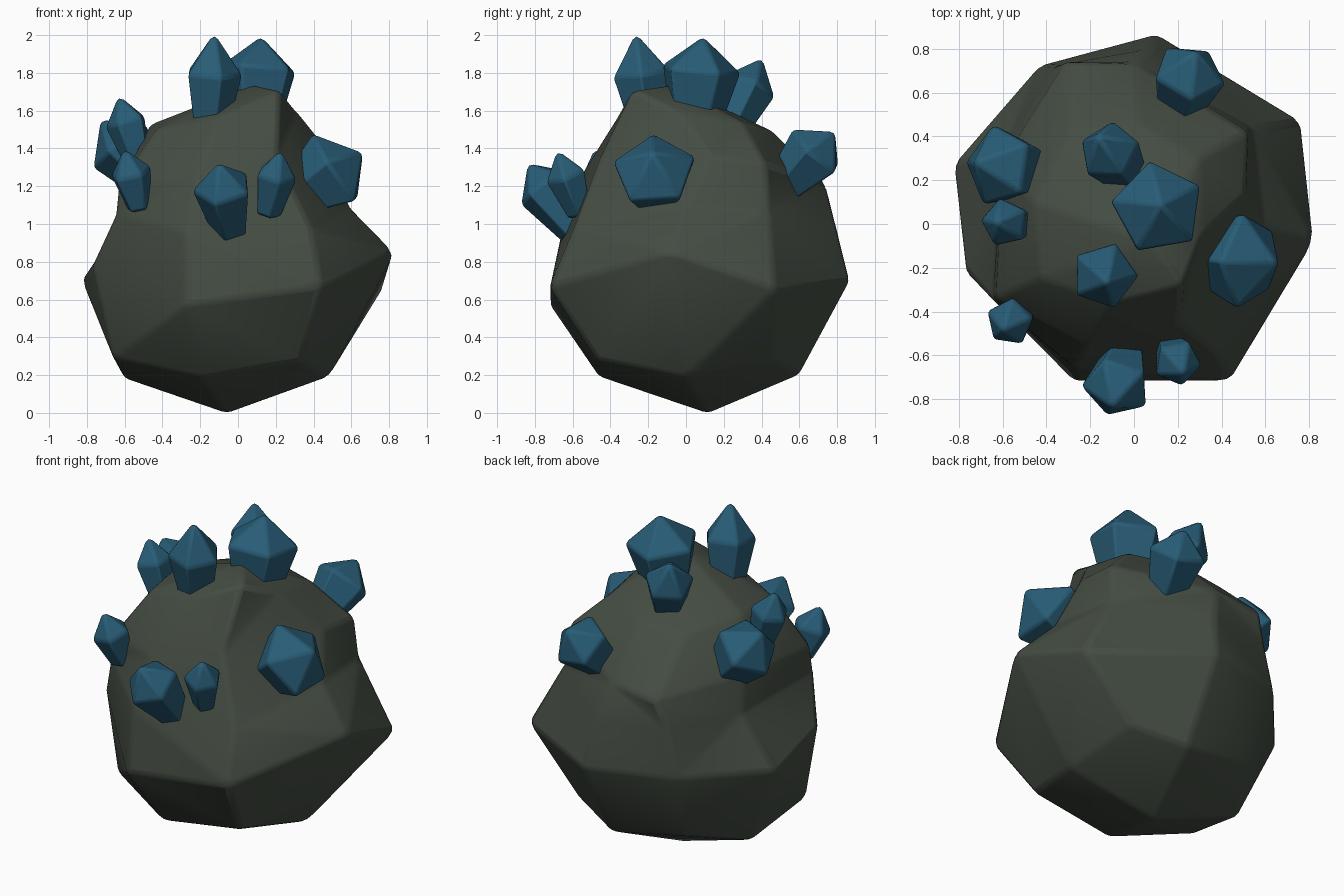
import bpy, bmesh, math
from mathutils import Vector

if "Cube" in bpy.data.objects:
    bpy.data.objects.remove(bpy.data.objects["Cube"])


def material(name, rgb):
    m = bpy.data.materials.new(name)
    m.diffuse_color = (*rgb, 1)
    m.use_nodes = True
    m.node_tree.nodes["Principled BSDF"].inputs["Base Color"].default_value = m.diffuse_color
    return m


ROCK = material("dark stone", (0.058, 0.073, 0.055))
BLUE = material("blue crystal", (0.021, 0.108, 0.182))


def loft(name, rings, start, end, mat, bevel, angle):
    """Skin equal rings of points, closing each end with a point; soften edges."""
    bm = bmesh.new()
    loops = [[bm.verts.new(p) for p in ring] for ring in rings]
    n = len(loops[0])
    for a, b in zip(loops, loops[1:]):
        for i in range(n):
            j = (i + 1) % n
            bm.faces.new((a[i], a[j], b[j], b[i]))
    for loop, tip in ((loops[0], start), (loops[-1], end)):
        v = bm.verts.new(tip)
        for i in range(n):
            bm.faces.new((loop[i], loop[(i + 1) % n], v))
    bmesh.ops.triangulate(bm, faces=bm.faces[:], quad_method='SHORT_EDGE')
    bmesh.ops.recalc_face_normals(bm, faces=bm.faces[:])
    me = bpy.data.meshes.new(name)
    bm.to_mesh(me)
    bm.free()
    me.materials.append(mat)
    ob = bpy.data.objects.new(name, me)
    bpy.context.collection.objects.link(ob)
    mod = ob.modifiers.new("soft edges", 'BEVEL')
    mod.width = bevel
    mod.segments = 2
    mod.limit_method = 'ANGLE'
    mod.angle_limit = math.radians(angle)
    bpy.context.view_layer.objects.active = ob
    ob.select_set(True)
    bpy.ops.object.shade_smooth_by_angle(angle=math.radians(35))
    ob.select_set(False)
    return ob


# Boulder: five irregular eight-sided rings, each running clockwise from the back
foot = [(0.1, 0.6, 0.2), (0.42, 0.47, 0.28), (0.48, 0.0, 0.19), (0.34, -0.47, 0.28),
        (-0.2, -0.46, 0.19), (-0.66, -0.25, 0.29), (-0.60, 0.2, 0.18), (-0.38, 0.55, 0.28)]
belly = [(0.105, 0.87, 0.70), (0.765, 0.47, 0.655), (0.825, -0.08, 0.85), (0.44, -0.72, 0.67),
         (-0.27, -0.72, 0.57), (-0.77, -0.215, 0.78), (-0.825, 0.275, 0.70), (-0.435, 0.725, 0.72)]
waist = [(0.07, 0.80, 0.98), (0.54, 0.44, 1.07), (0.59, 0.0, 1.09), (0.39, -0.59, 0.98),
         (-0.27, -0.66, 0.95), (-0.645, -0.35, 1.05), (-0.61, 0.31, 1.02), (-0.37, 0.72, 1.0)]
shoulder = [(0.0, 0.74, 1.21), (0.52, 0.42, 1.32), (0.51, 0.13, 1.35), (0.21, -0.45, 1.35),
            (-0.22, -0.56, 1.25), (-0.63, -0.34, 1.2), (-0.60, 0.28, 1.25), (-0.31, 0.745, 1.18)]
crown = [(0.02, 0.46, 1.49), (0.3, 0.3, 1.54), (0.31, -0.05, 1.60), (0.22, -0.28, 1.71),
         (-0.1, -0.36, 1.57), (-0.43, -0.25, 1.5), (-0.46, 0.1, 1.53), (-0.3, 0.42, 1.48)]
loft("boulder", [foot, belly, waist, shoulder, crown], (-0.06, 0.115, -0.005),
     (0.08, -0.08, 1.74), ROCK, 0.025, 14)


# Crystals: five-sided, flaring to a shoulder, then a blunt point
def crystal(name, base, tip, r, shoulder_at=0.66, turn=0.0):
    base, tip = Vector(base), Vector(tip)
    axis = (tip - base).normalized()
    side = axis.cross(Vector((0.3, 1, 0.1))).normalized()
    other = axis.cross(side)

    def ring(t, radius):
        c = base.lerp(tip, t)
        return [c + radius * (math.cos(a) * side + math.sin(a) * other)
                for a in (turn + math.tau * k / 5 for k in range(5))]

    loft(name, [ring(0, r * 0.62), ring(shoulder_at, r * 1.05)], base, tip + axis * 0.015,
         BLUE, 0.015, 20)


crystals = [
    ("top_crystal", (0.09, 0.04, 1.48), (0.12, 0.09, 1.98), 0.21, 0.68, 0.15),
    ("top_front_crystal", (-0.15, -0.19, 1.47), (-0.125, -0.265, 2.0), 0.15, 0.62, 0.9),
    ("top_back_crystal", (-0.02, 0.21, 1.45), (-0.165, 0.40, 1.87), 0.14, 0.66, 0.0),
    ("left_back_crystal", (-0.43, 0.24, 1.2), (-0.72, 0.28, 1.54), 0.185, 0.66, 0.2),
    ("left_crystal", (-0.52, 0.0, 1.3), (-0.63, 0.01, 1.67), 0.11, 0.66, 0.2),
    ("left_front_crystal", (-0.52, -0.40, 1.08), (-0.6, -0.48, 1.39), 0.11, 0.62, 1.1),
    ("front_crystal", (-0.04, -0.58, 0.96), (-0.10, -0.83, 1.31), 0.155, 0.68, 0.3),
    ("small_front_crystal", (0.16, -0.56, 1.05), (0.225, -0.68, 1.38), 0.108, 0.64, 0.8),
    ("right_crystal", (0.33, -0.15, 1.16), (0.65, -0.18, 1.37), 0.22, 0.6, 0.1),
    ("back_right_crystal", (0.2, 0.51, 1.19), (0.28, 0.78, 1.48), 0.165, 0.68, 0.6),
]
for c in crystals:
    crystal(*c)
